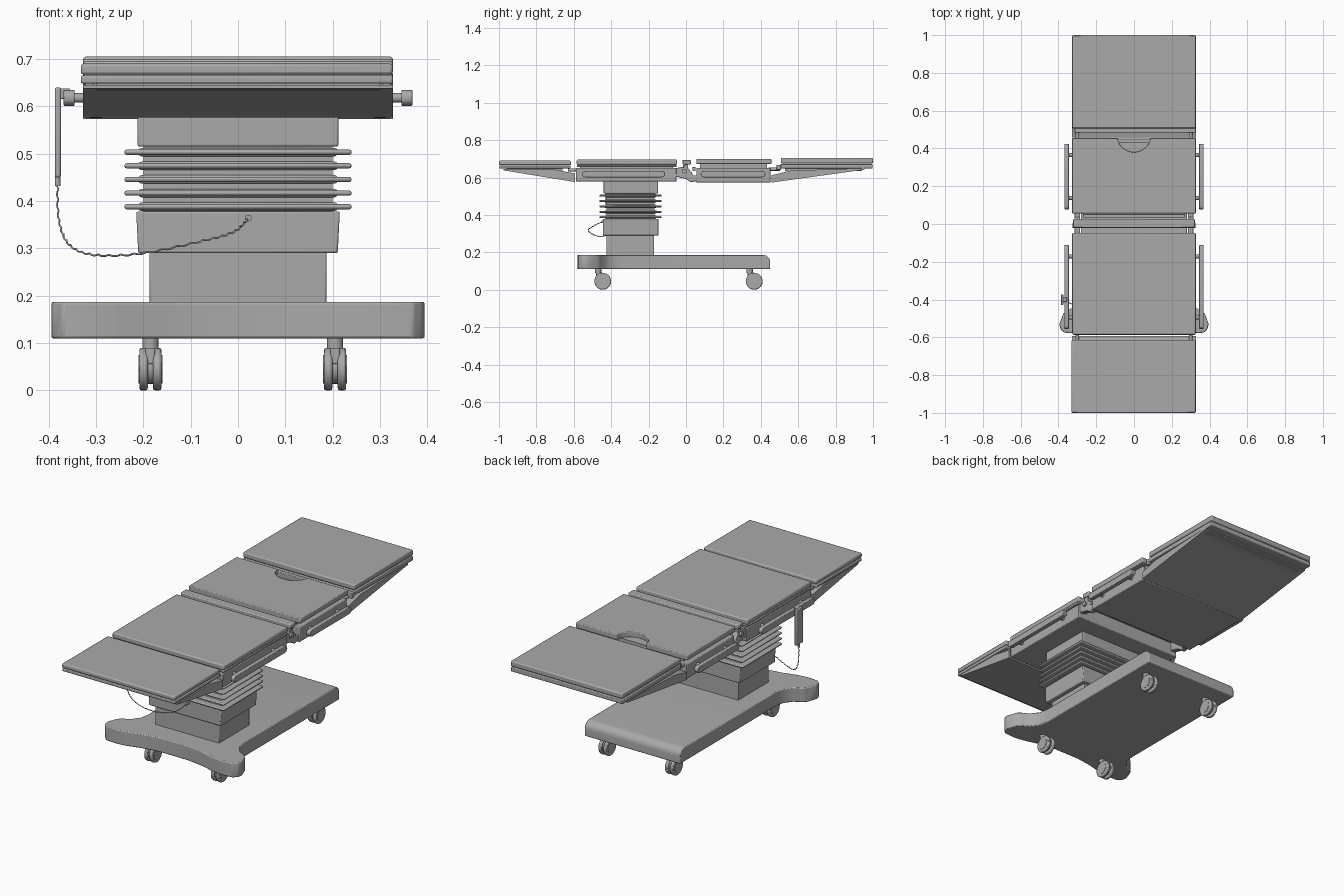
import bpy, bmesh, math
from mathutils import Vector, Matrix

old = bpy.data.objects.get("Cube")
if old:
    bpy.data.objects.remove(old, do_unlink=True)

GREY = (0.4, 0.4, 0.4, 1)
grey = bpy.data.materials.new("medical grey")
grey.use_nodes = True
grey.diffuse_color = GREY
grey.node_tree.nodes["Principled BSDF"].inputs["Base Color"].default_value = GREY
made = []


def finish(name, bm, bevel=0.0, segments=2):
    bmesh.ops.recalc_face_normals(bm, faces=bm.faces)
    mesh = bpy.data.meshes.new(name)
    bm.to_mesh(mesh)
    bm.free()
    mesh.materials.append(grey)
    obj = bpy.data.objects.new(name, mesh)
    bpy.context.collection.objects.link(obj)
    if bevel:
        mod = obj.modifiers.new("soft edges", 'BEVEL')
        mod.width, mod.segments, mod.limit_method = bevel, segments, 'ANGLE'
    made.append(obj)
    return obj


def box(name, x, y, z, bevel=0.0, segments=2):
    """Box from (min, max) ranges."""
    bm = bmesh.new()
    bmesh.ops.create_cube(bm, size=1)
    for v in bm.verts:
        v.co = [r[0] + (c + 0.5) * (r[1] - r[0]) for c, r in zip(v.co, (x, y, z))]
    return finish(name, bm, bevel, segments)


def prism(name, points, low, high, axis='Z', bevel=0.0):
    """Extrude an outline: (x, y) along Z, or (y, z) along X."""
    bm = bmesh.new()
    place = (lambda a, b, h: (a, b, h)) if axis == 'Z' else (lambda a, b, h: (h, a, b))
    face = bm.faces.new([bm.verts.new(place(a, b, low)) for a, b in points])
    top = bmesh.ops.extrude_face_region(bm, geom=[face])['geom']
    shift = place(0, 0, high - low)
    bmesh.ops.translate(bm, vec=shift, verts=[g for g in top if isinstance(g, bmesh.types.BMVert)])
    return finish(name, bm, bevel)


def cylinder(name, centre, radius, length, axis='X', bevel=0.0, sides=32):
    bm = bmesh.new()
    turn = Matrix.Rotation(math.pi / 2, 4, 'Y') if axis == 'X' else (
        Matrix.Rotation(math.pi / 2, 4, 'X') if axis == 'Y' else Matrix())
    bmesh.ops.create_cone(bm, cap_ends=True, segments=sides, radius1=radius, radius2=radius,
                          depth=length, matrix=Matrix.Translation(centre) @ turn)
    return finish(name, bm, bevel)


# Base: waisted outline with two splayed front feet and a rolled rear edge
half = [(0.08, -0.537), (0.17, -0.55), (0.25, -0.572), (0.31, -0.58), (0.37, -0.575),
        (0.39, -0.555), (0.395, -0.53), (0.375, -0.475), (0.355, -0.458), (0.32, -0.44),
        (0.29, -0.4), (0.28, -0.35), (0.28, 0.45)]
outline = half + [(-x, y) for x, y in reversed(half)]
base = prism("base", outline, 0.11, 0.187)
bm = bmesh.new()
bm.from_mesh(base.data)
rear = [e for e in bm.edges if all(v.co.y > 0.44 and v.co.z > 0.18 for v in e.verts)]
bmesh.ops.bevel(bm, geom=rear, offset=0.04, segments=6, profile=0.5, affect='EDGES')
bm.to_mesh(base.data)
bm.free()
mod = base.modifiers.new("soft edges", 'BEVEL')
mod.width, mod.segments, mod.limit_method = 0.005, 2, 'ANGLE'

# Twin-wheel casters
for x in (-0.185, 0.205):
    for y, end in ((-0.445, "front"), (0.365, "rear")):
        name = end + ("_right" if x < 0 else "_left") + "_caster"
        for s in (-1, 1):
            cylinder(name + "_wheel", (x + s * 0.0145, y, 0.045), 0.045, 0.018, bevel=0.005)
            cylinder(name + "_hub", (x + s * 0.0235, y, 0.045), 0.03, 0.004)
        cylinder(name + "_core", (x, y, 0.048), 0.034, 0.02)
        box(name + "_neck", (x - 0.01, x + 0.01), (y - 0.035, y - 0.005), (0.055, 0.098), 0.004)
        cylinder(name + "_stem", (x, y - 0.025, 0.1), 0.017, 0.022, 'Z')

# Telescopic column with bellows
box("lower_column", (-0.187, 0.187), (-0.425, -0.17), (0.18, 0.295), 0.004)
bm_mid = box("middle_column", (-0.215, 0.215), (-0.445, -0.147), (0.29, 0.378), 0.004)
for v in bm_mid.data.vertices:      # slight draft toward the bottom
    if v.co.z < 0.3:
        v.co.x *= 0.98
box("bellows_core", (-0.2, 0.2), (-0.425, -0.168), (0.375, 0.52))
for i in range(5):
    z = 0.388 + i * 0.0288
    box("bellows_root", (-0.21, 0.21), (-0.435, -0.158), (z - 0.009, z + 0.009), 0.006)
    box("bellows_fold", (-0.24, 0.24), (-0.463, -0.13), (z - 0.0055, z + 0.0055), 0.005)
box("column_head", (-0.212, 0.212), (-0.44, -0.15), (0.515, 0.585), 0.004)

# Seat and back frames
W = 0.327
frames = {"seat": (-0.588, -0.05, 0.578), "back": (0.055, 0.452, 0.573)}
for part, (y0, y1, z0) in frames.items():
    box(part + "_frame", (-W + 0.005, W - 0.005), (y0, y1), (z0, 0.652), 0.004)
    box(part + "_pad_mount", (-0.29, 0.29), (y0 + 0.02, y1 - 0.02), (0.65, 0.675))

# Accessory rails with rounded ends
for s, side in ((1, "left"), (-1, "right")):
    for part, y0, y1 in (("seat", -0.555, -0.112), ("back", 0.078, 0.425)):
        xs = sorted((s * 0.345, s * 0.368))
        rail = []
        for cy, start in ((y1 - 0.017, -90), (y0 + 0.017, 90)):
            for k in range(7):
                a = math.radians(start + k * 30)
                rail.append((cy + 0.017 * math.cos(a), 0.618 + 0.017 * math.sin(a)))
        prism(f"{part}_{side}_rail", rail, xs[0], xs[1], 'X', 0.002)
        for y in (y0 + 0.06, y1 - 0.06):
            cylinder(f"{part}_{side}_rail_spacer", (s * 0.335, y, 0.618), 0.01, 0.03, sides=16)

# Cushions
box("leg_cushion", (-0.332, W), (-1, -0.615), (0.667, 0.69), 0.006)
box("leg_plate", (-0.332, W), (-0.997, -0.618), (0.648, 0.665), 0.004)
box("seat_cushion", (-W, W), (-0.585, -0.047), (0.668, 0.696), 0.006)
box("seat_cushion_plate", (-W, W), (-0.583, -0.05), (0.656, 0.667), 0.003)
box("bridge_cushion", (-0.322, 0.322), (-0.02, 0.026), (0.67, 0.695), 0.005)
box("head_cushion", (-W, W), (0.507, 1), (0.676, 0.705), 0.006)
box("head_plate", (-W, W), (0.505, 0.998), (0.648, 0.673), 0.004)
notch = [(0.085 * math.cos(a), 0.456 - 0.075 * math.sin(a))
         for a in [math.pi * k / 16 for k in range(17)]]
prism("back_cushion", [(W, 0.456)] + notch + [(-W, 0.456), (-W, 0.055), (W, 0.055)],
      0.672, 0.7, 'Z', 0.004)

# Tapered support shells under both end sections
prism("leg_support", [(-0.594, 0.576), (-0.594, 0.622), (-0.7, 0.642), (-0.975, 0.645), (-0.975, 0.638)],
      -W, W, 'X')
prism("head_support", [(0.457, 0.573), (0.457, 0.612), (0.56, 0.637), (0.955, 0.65), (0.955, 0.642)],
      -W, W, 'X')
box("leg_support_core", (-0.3, 0.3), (-0.96, -0.66), (0.635, 0.65))
box("head_support_core", (-0.3, 0.3), (0.53, 0.94), (0.635, 0.65))
box("head_crossbar", (-0.315, W), (0.484, 0.508), (0.64, 0.668), 0.003)

# Hinges, pins and bridge bars
for s, side in ((1, "left"), (-1, "right")):
    arm = [(-0.055, 0.605), (-0.055, 0.65), (-0.02, 0.657), (0.012, 0.65), (0.035, 0.62),
           (0.04, 0.578), (0.025, 0.575), (0.0, 0.592)]
    xs = sorted((s * 0.285, s * 0.315))
    prism(side + "_hinge_arm", arm, xs[0], xs[1], 'X', 0.003)
    cylinder(side + "_hinge_pivot", (s * 0.305, -0.008, 0.634), 0.013, 0.04)
    box(side + "_hinge_link", xs, (0.015, 0.06), (0.58, 0.612), 0.003)
    box(side + "_bridge_post", xs, (-0.012, 0.012), (0.645, 0.672))
    for y, z in ((-0.602, 0.64), (0.472, 0.645)):
        cylinder(side + "_section_pin", (s * 0.3, y, z), 0.009, 0.06, 'Y', sides=16)
box("bridge_beam", (-0.29, 0.29), (-0.015, 0.012), (0.645, 0.668), 0.002)
box("bridge_rear_bar", (-0.27, 0.27), (0.034, 0.052), (0.635, 0.655), 0.002)

# Hand control hung on the right rail
box("hand_control", (-0.387, -0.374), (-0.43, -0.372), (0.45, 0.64), 0.004)
box("hand_control_hook", (-0.376, -0.355), (-0.412, -0.39), (0.615, 0.638), 0.002)
cylinder("cable_sleeve", (-0.381, -0.4, 0.443), 0.006, 0.022, 'Z', sides=12)
cylinder("cable_socket", (0.022, -0.447, 0.364), 0.007, 0.012, 'Y', sides=16)

# Wavy cable from the hand control to the column
path = [Vector(p) for p in (
    (-0.381, -0.4, 0.44), (-0.378, -0.4, 0.36), (-0.355, -0.41, 0.307), (-0.3, -0.44, 0.286),
    (-0.2, -0.485, 0.29), (-0.08, -0.522, 0.315), (-0.01, -0.505, 0.335), (0.022, -0.447, 0.364))]
data = bpy.data.curves.new("cable", 'CURVE')
data.dimensions, data.bevel_depth, data.bevel_resolution = '3D', 0.002, 1
line = data.splines.new('POLY')
points = []
STEPS = 24
for i in range(len(path) - 1):
    a, b, c, d = (path[max(0, min(len(path) - 1, i + k))] for k in (-1, 0, 1, 2))
    for k in range(STEPS):
        t = k / STEPS
        p = 0.5 * (2 * b + (c - a) * t + (2 * a - 5 * b + 4 * c - d) * t * t
                   + (3 * b - a - 3 * c + d) * t ** 3)
        turn = (i * STEPS + k) * math.pi / 3
        points.append(p + 0.0015 * Vector((math.cos(turn), 0, math.sin(turn))))
points.append(path[-1])
line.points.add(len(points) - 1)
for slot, p in zip(line.points, points):
    slot.co = (*p, 1)
data.materials.append(grey)
bpy.context.collection.objects.link(bpy.data.objects.new("cable", data))

# Smooth rounded surfaces, keep hard edges
bpy.ops.object.select_all(action='DESELECT')
for obj in made:
    obj.select_set(True)
bpy.context.view_layer.objects.active = made[0]
bpy.ops.object.shade_smooth_by_angle(angle=math.radians(35))
